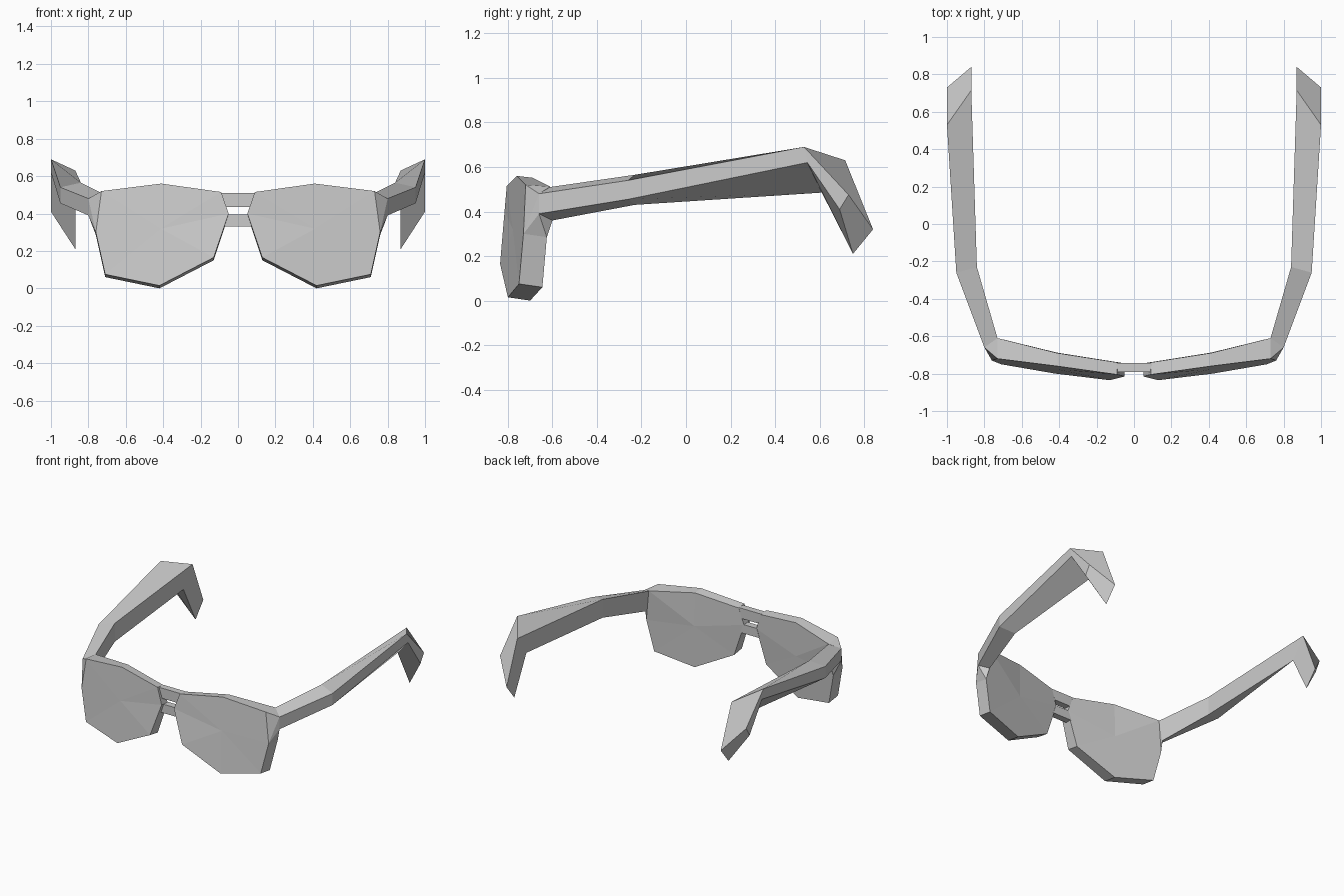
import bpy, bmesh
from mathutils import Vector

if "Cube" in bpy.data.objects:
    bpy.data.objects.remove(bpy.data.objects["Cube"])


def finish(name, bm, mirror=True):
    """Turn a bmesh into a flat-shaded object, mirrored across x = 0."""
    bmesh.ops.recalc_face_normals(bm, faces=bm.faces)
    mesh = bpy.data.meshes.new(name)
    bm.to_mesh(mesh)
    bm.free()
    obj = bpy.data.objects.new(name, mesh)
    bpy.context.collection.objects.link(obj)
    if mirror:
        mod = obj.modifiers.new("mirror", 'MIRROR')
        mod.use_mirror_merge = False
    return obj


def loft(name, sections, fan=False, mirror=True):
    """Skin matching loops of points and close both ends."""
    bm = bmesh.new()
    loops = [[bm.verts.new(p) for p in s] for s in sections]
    n = len(loops[0])
    for a, b in zip(loops, loops[1:]):
        for i in range(n):
            j = (i + 1) % n
            bm.faces.new((a[i], a[j], b[j], b[i]))
    for end in (loops[0], loops[-1]):
        if fan:
            mid = bm.verts.new(sum((v.co for v in end), Vector()) / n)
            for i in range(n):
                bm.faces.new((end[i], end[(i + 1) % n], mid))
        else:
            bm.faces.new(end)
    return finish(name, bm, mirror)


# Lens: eight-sided slab, outline as (x, z, front y, back y)
outline = [
    (0.09, 0.515, -0.805, -0.74), (0.41, 0.56, -0.76, -0.69),
    (0.73, 0.52, -0.72, -0.61), (0.76, 0.30, -0.73, -0.625),
    (0.71, 0.075, -0.75, -0.645), (0.42, 0.015, -0.80, -0.70),
    (0.13, 0.165, -0.835, -0.745), (0.05, 0.40, -0.815, -0.745),
]
front = [(x, f, z) for x, z, f, b in outline]
back = [(x, b, z - (0.015 if z < 0.4 else 0.008)) for x, z, f, b in outline]
loft("lens", [front, back], fan=True)

# Arm: sections ordered outer top, outer bottom, inner bottom, inner top
arm = [
    [(0.80, -0.66, 0.48), (0.80, -0.66, 0.39), (0.75, -0.60, 0.36), (0.73, -0.61, 0.51)],
    [(0.95, -0.26, 0.54), (0.95, -0.26, 0.455), (0.84, -0.23, 0.43), (0.84, -0.23, 0.565)],
    [(1.0, 0.53, 0.69), (1.0, 0.545, 0.62), (0.87, 0.61, 0.485), (0.87, 0.715, 0.63)],
    [(1.0, 0.73, 0.475), (1.0, 0.69, 0.41), (0.87, 0.75, 0.21), (0.87, 0.84, 0.32)],
]
loft("arm", arm)

# Hinge: wedge between the outer lens edge and the start of the arm
bm = bmesh.new()
for p in front[2:4] + back[2:4] + arm[0]:
    bm.verts.new(p)
bmesh.ops.convex_hull(bm, input=bm.verts)
finish("hinge", bm)

# Bridge: two bars tapering with the slanted inner lens edges
for name, z0, x0, z1, x1 in (("upper_bridge", 0.435, 0.065, 0.51, 0.095),
                             ("lower_bridge", 0.33, 0.078, 0.395, 0.055)):
    ends = [[(-x0, y, z0), (x0, y, z0), (x1, y, z1), (-x1, y, z1)]
            for y in (-0.79, -0.742)]
    loft(name, ends, mirror=False)
